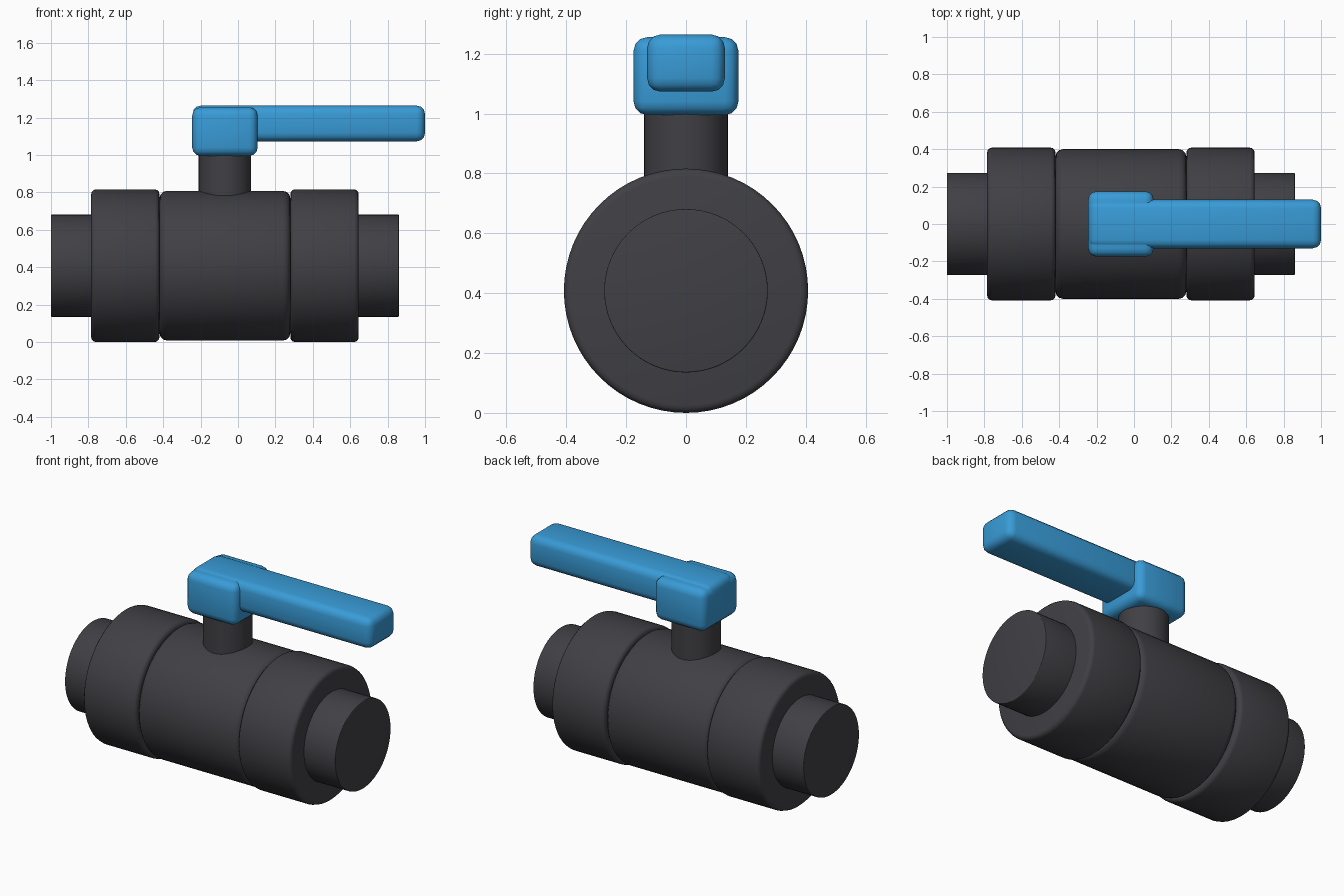
import bpy
import math
from mathutils import Vector

default_cube = bpy.data.objects.get("Cube")
if default_cube:
    bpy.data.objects.remove(default_cube, do_unlink=True)

CENTRE_X = -0.07   # middle of the valve body
AXIS_Z = 0.408     # height of the pipe axis


def make_material(name, colour):
    mat = bpy.data.materials.new(name)
    mat.use_nodes = True
    mat.diffuse_color = colour
    bsdf = mat.node_tree.nodes["Principled BSDF"]
    bsdf.inputs["Base Color"].default_value = colour
    bsdf.inputs["Roughness"].default_value = 0.6
    return mat


dark_plastic = make_material("dark grey plastic", (0.052, 0.05, 0.058, 1))
blue_plastic = make_material("blue plastic", (0.04, 0.33, 0.68, 1))


def finish(obj, name, mat, bevel, segments):
    """Name, colour, round the edges and smooth the shading."""
    obj.name = obj.data.name = name
    obj.data.materials.append(mat)
    bpy.ops.object.transform_apply(location=False, rotation=True, scale=True)
    if bevel:
        mod = obj.modifiers.new("rounded edges", 'BEVEL')
        mod.width = bevel
        mod.segments = segments
        mod.limit_method = 'ANGLE'
        mod.angle_limit = math.radians(40)
        bpy.ops.object.modifier_apply(modifier=mod.name)
    bpy.ops.object.shade_smooth_by_angle(angle=math.radians(40))
    return obj


def pipe_section(name, x0, x1, radius, bevel=0, segments=3):
    """Cylinder along x between x0 and x1, on the pipe axis."""
    bpy.ops.mesh.primitive_cylinder_add(
        vertices=64, radius=radius, depth=x1 - x0,
        location=((x0 + x1) / 2, 0, AXIS_Z), rotation=(0, math.pi / 2, 0))
    return finish(bpy.context.object, name, dark_plastic, bevel, segments)


def rounded_box(name, low, high, bevel):
    low, high = Vector(low), Vector(high)
    bpy.ops.mesh.primitive_cube_add(size=1, location=(low + high) / 2)
    obj = bpy.context.object
    obj.scale = high - low
    return finish(obj, name, blue_plastic, bevel, 3)


# Valve body
pipe_section("valve_body", CENTRE_X - 0.35, CENTRE_X + 0.35, 0.4, 0.04)

# Union nuts and pipe ends on both sides
for side, sign in (("left", 1), ("right", -1)):
    for part, near, far, radius, bevel in (
            ("union_nut", 0.35, 0.715, 0.408, 0.025),
            ("pipe_end", 0.6, 0.93, 0.273, 0.004)):
        x0, x1 = sorted((CENTRE_X + sign * near, CENTRE_X + sign * far))
        pipe_section(f"{side}_{part}", x0, x1, radius, bevel)

# Stem rising from the body
bpy.ops.mesh.primitive_cylinder_add(
    vertices=48, radius=0.14, depth=0.6, location=(CENTRE_X, 0, 0.72))
finish(bpy.context.object, "stem", dark_plastic, 0, 1)

# Handle hub and lever
rounded_box("handle_hub", (-0.245, -0.175, 0.995), (0.105, 0.175, 1.255), 0.045)
rounded_box("handle_lever", (-0.243, -0.13, 1.073), (1.0, 0.13, 1.264), 0.045)
